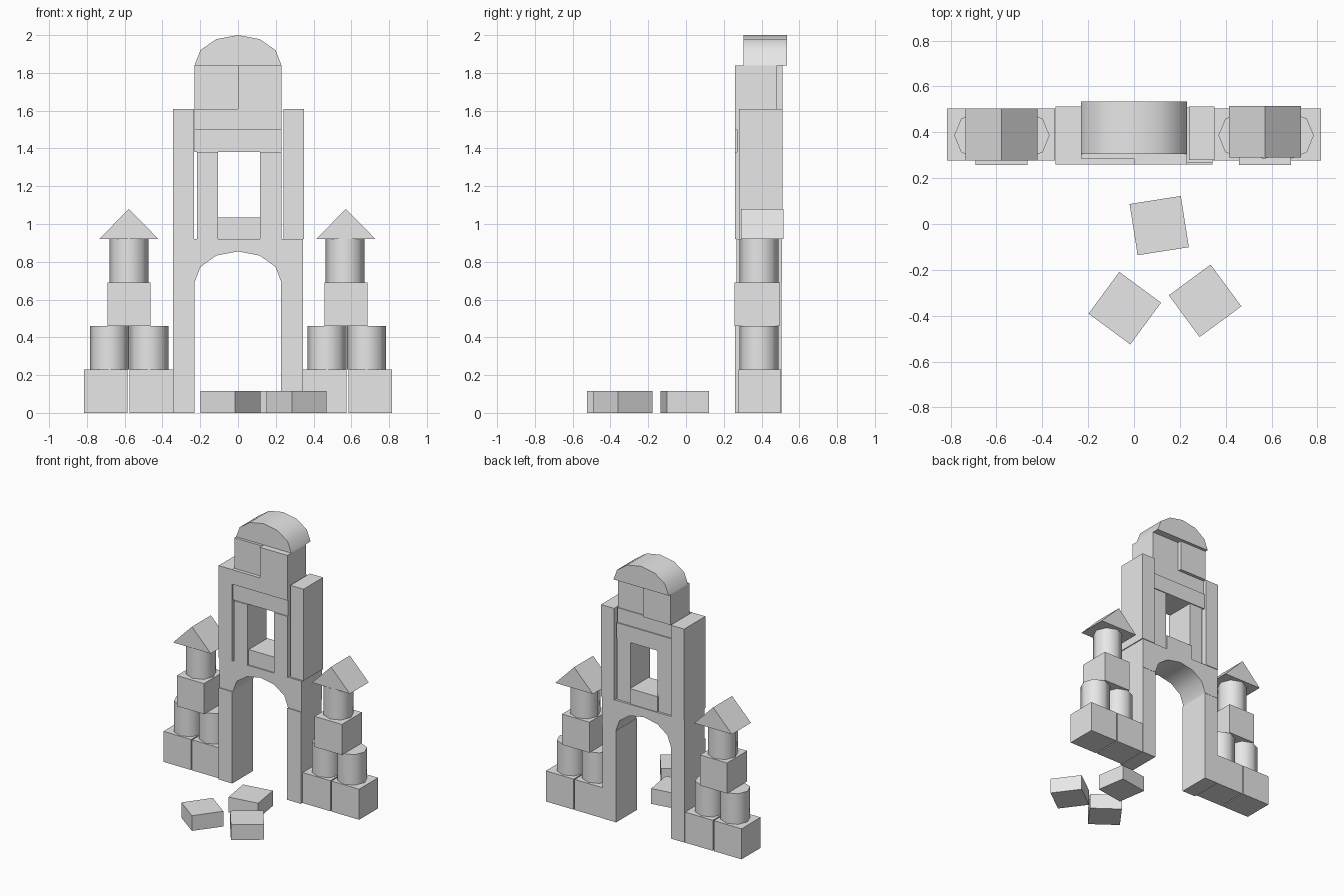
import bpy, bmesh, math

cube = bpy.data.objects.get("Cube")
if cube:
    bpy.data.objects.remove(cube, do_unlink=True)

grey = bpy.data.materials.new("plain_grey")
grey.use_nodes = True
grey.diffuse_color = (0.8, 0.8, 0.8, 1)
bsdf = next(n for n in grey.node_tree.nodes if n.type == 'BSDF_PRINCIPLED')
bsdf.inputs["Base Color"].default_value = grey.diffuse_color


def finish(name, bm, smooth=False):
    bmesh.ops.recalc_face_normals(bm, faces=bm.faces)
    mesh = bpy.data.meshes.new(name)
    bm.to_mesh(mesh)
    bm.free()
    mesh.materials.append(grey)
    ob = bpy.data.objects.new(name, mesh)
    bpy.context.collection.objects.link(ob)
    if smooth:
        bpy.ops.object.select_all(action='DESELECT')
        ob.select_set(True)
        bpy.context.view_layer.objects.active = ob
        bpy.ops.object.shade_smooth_by_angle(angle=math.radians(50))
    return ob


def block(name, x, y, z):
    """Box from (low, high) pairs."""
    bm = bmesh.new()
    bmesh.ops.create_cube(bm, size=1)
    for v in bm.verts:
        for i, (lo, hi) in enumerate((x, y, z)):
            v.co[i] = lo if v.co[i] < 0 else hi
    return finish(name, bm)


def extruded(name, profile, y, smooth=False):
    """Closed x-z profile extruded along y."""
    bm = bmesh.new()
    face = bm.faces.new([bm.verts.new((px, y[0], pz)) for px, pz in profile])
    new = bmesh.ops.extrude_face_region(bm, geom=[face])["geom"]
    bmesh.ops.translate(bm, vec=(0, y[1] - y[0], 0),
                        verts=[v for v in new if isinstance(v, bmesh.types.BMVert)])
    return finish(name, bm, smooth)


def drum(name, x, z):
    """Eight-sided smooth cylinder."""
    bm = bmesh.new()
    bmesh.ops.create_cone(bm, cap_ends=True, segments=8, radius1=0.103,
                          radius2=0.103, depth=0.23)
    bmesh.ops.translate(bm, vec=(x, 0.386, z + 0.115), verts=bm.verts)
    return finish(name, bm, True)


def arc(rx, rz, z):
    """Half circle in six segments, left to right."""
    return [(-rx * math.cos(i * math.pi / 6), z + rz * math.sin(i * math.pi / 6))
            for i in range(7)]


DEPTH = (0.277, 0.503)

# Side towers
towers = {"right": (-1, -0.578, (-0.69, -0.464), DEPTH),
          "left": (1, 0.571, (0.457, 0.685), (0.29, 0.515))}
for side, (s, cx, mid, roof_y) in towers.items():
    for tag, a, b in (("outer", 0.584, 0.815), ("inner", 0.345, 0.575)):
        block(f"{side}_{tag}_base", sorted((s * a, s * b)), DEPTH, (0, 0.23))
    drum(f"{side}_outer_drum", s * 0.681, 0.23)
    drum(f"{side}_inner_drum", s * 0.471, 0.23)
    block(f"{side}_tower_block", mid, (0.258, 0.497), (0.46, 0.69))
    drum(f"{side}_top_drum", cx - 0.004 * (s > 0), 0.69)
    extruded(f"{side}_tower_roof",
             [(cx - 0.157, 0.92), (cx, 1.08), (cx + 0.157, 0.92)], roof_y)

# Gate pillars and arch
block("right_gate_pillar", (-0.343, -0.23), (0.26, 0.505), (0, 0.69))
block("left_gate_pillar", (0.228, 0.343), (0.26, 0.505), (0, 0.69))
extruded("gate_arch", [(-0.343, 0.92), (-0.343, 0.69)] + arc(0.23, 0.165, 0.69)
         + [(0.343, 0.69), (0.343, 0.92)], (0.267, 0.507), True)

# Window storey
block("right_outer_column", (-0.343, -0.232), (0.26, 0.512), (0.92, 1.61))
block("left_outer_column", (0.24, 0.35), (0.28, 0.512), (0.92, 1.61))
block("right_inner_column", (-0.217, -0.105), (0.26, 0.49), (0.92, 1.38))
block("left_inner_column", (0.117, 0.23), (0.26, 0.49), (0.92, 1.38))
block("window_sill", (-0.114, 0.116), (0.277, 0.5), (0.92, 1.035))
block("lower_lintel", (-0.23, 0.23), (0.269, 0.497), (1.38, 1.5))
block("upper_lintel", (-0.23, 0.23), (0.259, 0.488), (1.5, 1.61))

# Crown
block("right_crown_block", (-0.23, -0.001), (0.285, 0.512), (1.61, 1.84))
block("left_crown_block", (0.001, 0.23), (0.259, 0.483), (1.61, 1.84))
extruded("crown_dome", arc(0.23, 0.16, 1.84), (0.305, 0.535), True)

# Loose blocks on the ground
for i, (x, y, turn) in enumerate(((0.11, -0.007, 8.9), (-0.04, -0.367, -36.4),
                                  (0.31, -0.335, 36.4))):
    ob = block(f"loose_block_{i + 1}", (-0.113, 0.113), (-0.113, 0.113), (0, 0.115))
    ob.location = (x, y, 0)
    ob.rotation_euler.z = math.radians(turn)
